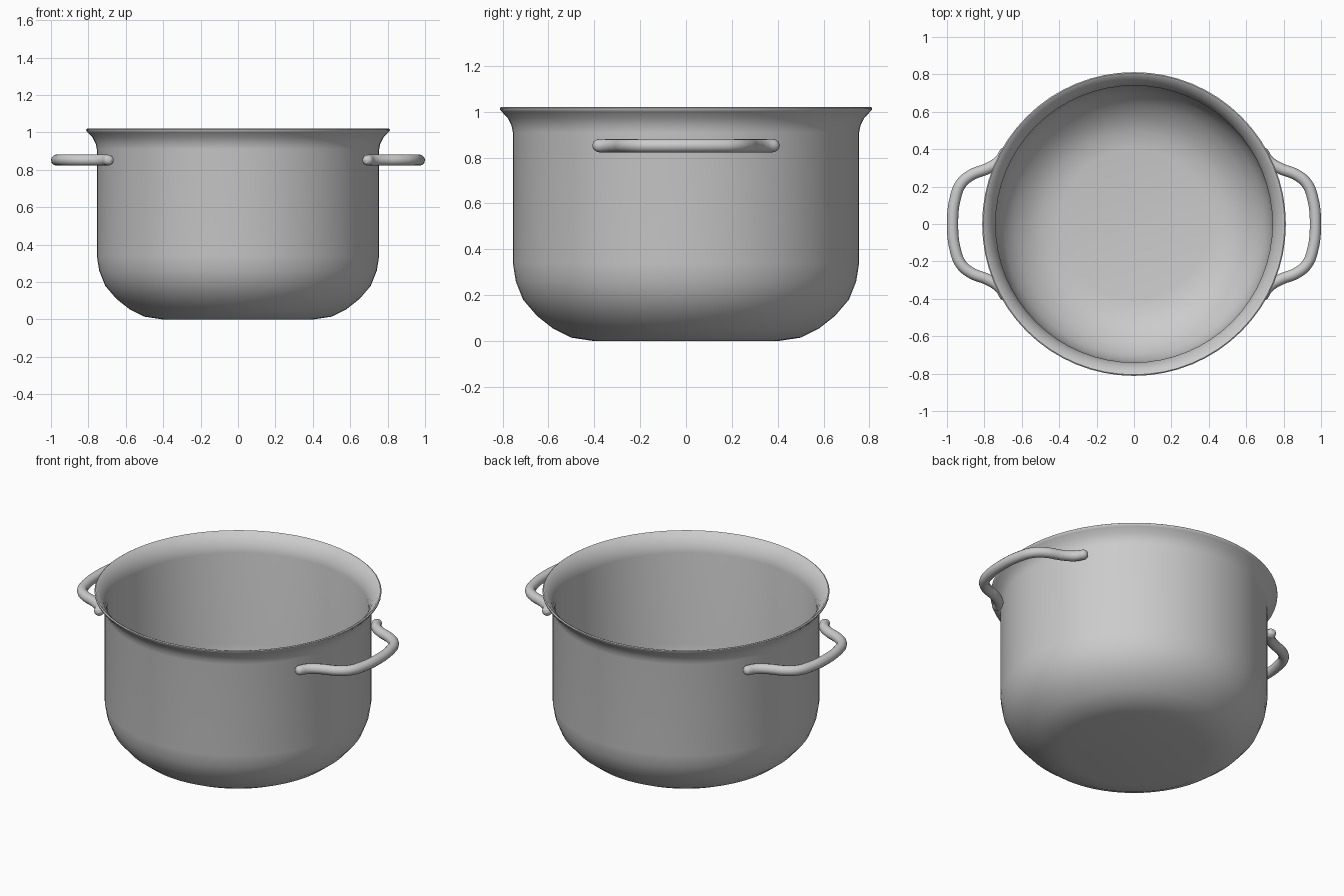
import bpy, bmesh, math

if "Cube" in bpy.data.objects:
    bpy.data.objects.remove(bpy.data.objects["Cube"])

SEGMENTS = 64


def shade(obj, angle):
    bpy.ops.object.select_all(action='DESELECT')
    obj.select_set(True)
    bpy.context.view_layer.objects.active = obj
    bpy.ops.object.shade_smooth_by_angle(angle=math.radians(angle))


def lathe(name, profile):
    bm = bmesh.new()
    verts = [bm.verts.new((r, 0, z)) for r, z in profile]
    edges = [bm.edges.new(pair) for pair in zip(verts, verts[1:])]
    bmesh.ops.spin(bm, geom=verts + edges, cent=(0, 0, 0), axis=(0, 0, 1),
                   angle=math.tau, steps=SEGMENTS, use_duplicate=False)
    bmesh.ops.remove_doubles(bm, verts=bm.verts, dist=0.0005)
    bmesh.ops.recalc_face_normals(bm, faces=bm.faces)
    mesh = bpy.data.meshes.new(name)
    bm.to_mesh(mesh)
    bm.free()
    obj = bpy.data.objects.new(name, mesh)
    bpy.context.collection.objects.link(obj)
    shade(obj, 40)


# Pot body: outer wall, rolled lip, then the inner wall back to the centre
outer = [(0, 0), (0.40, 0), (0.50, 0.015), (0.58, 0.055), (0.65, 0.11),
         (0.71, 0.18), (0.742, 0.26), (0.755, 0.34), (0.755, 0.91),
         (0.761, 0.94), (0.777, 0.972), (0.803, 1.0)]
lip = [(0.811, 1.008), (0.812, 1.016), (0.806, 1.02), (0.798, 1.017)]
inner = [(0.765, 0.98), (0.747, 0.945), (0.74, 0.91), (0.74, 0.34),
         (0.727, 0.264), (0.697, 0.19), (0.64, 0.122), (0.573, 0.069),
         (0.497, 0.03), (0.40, 0.015), (0, 0.015)]
lathe("pot_body", outer + lip + inner)

# Side handles: round bars whose splayed ends lie along the pot wall
half = [(0.679, 0.404, 0.1), (0.682, 0.398, 0.65), (0.69, 0.385, 0.95),
        (0.717, 0.34, 1), (0.78, 0.298, 1), (0.87, 0.262, 1),
        (0.925, 0.215, 1), (0.955, 0.14, 1)]
path = half + [(0.97, 0, 1)] + [(x, -y, r) for x, y, r in reversed(half)]


def handle(name, side):
    curve = bpy.data.curves.new(name, 'CURVE')
    curve.dimensions = '3D'
    curve.bevel_depth = 0.03
    curve.bevel_resolution = 4
    curve.resolution_u = 6
    curve.use_fill_caps = True
    spline = curve.splines.new('BEZIER')
    spline.bezier_points.add(len(path) - 1)
    for point, (x, y, r) in zip(spline.bezier_points, path):
        point.co = (side * x, side * y, 0.852)
        point.radius = r
        point.handle_left_type = point.handle_right_type = 'AUTO'
    obj = bpy.data.objects.new(name, curve)
    bpy.context.collection.objects.link(obj)
    bpy.ops.object.select_all(action='DESELECT')
    obj.select_set(True)
    bpy.context.view_layer.objects.active = obj
    bpy.ops.object.convert(target='MESH')
    shade(bpy.context.object, 60)


handle("right_handle", 1)
handle("left_handle", -1)
